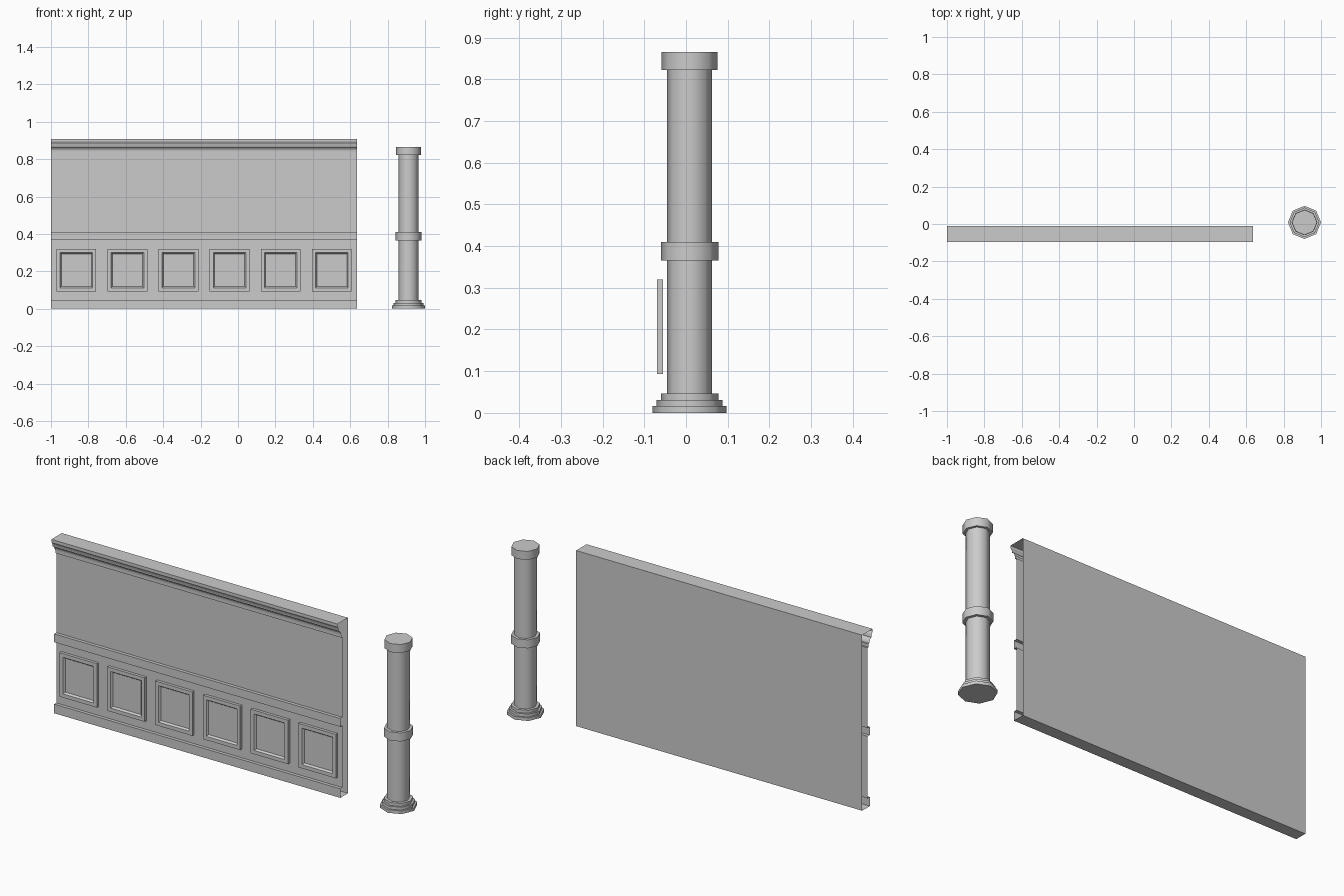
import bpy, bmesh, math

if "Cube" in bpy.data.objects:
    bpy.data.objects.remove(bpy.data.objects["Cube"])


def make_object(name, bm, smooth=None):
    bmesh.ops.recalc_face_normals(bm, faces=bm.faces[:])
    mesh = bpy.data.meshes.new(name)
    bm.to_mesh(mesh)
    bm.free()
    ob = bpy.data.objects.new(name, mesh)
    bpy.context.collection.objects.link(ob)
    if smooth:
        bpy.ops.object.select_all(action='DESELECT')
        bpy.context.view_layer.objects.active = ob
        ob.select_set(True)
        bpy.ops.object.shade_smooth_by_angle(angle=math.radians(smooth))
    return ob


# Wall: one moulding profile (y, z) swept along x, with open ends
X0, X1 = -1.0, 0.635
FACE, RAIL = -0.055, -0.072
profile = [
    (-0.01, 0), (RAIL, 0), (RAIL, 0.047), (FACE, 0.047),              # baseboard
    (FACE, 0.367), (RAIL, 0.367), (RAIL, 0.41), (FACE, 0.41),         # chair rail
    (FACE, 0.824), (-0.063, 0.824), (-0.063, 0.841), (-0.067, 0.841),  # cornice
    (-0.068, 0.849), (-0.072, 0.857), (-0.078, 0.863), (-0.085, 0.866),
    (-0.085, 0.871), (-0.088, 0.882), (-0.095, 0.893),
    (-0.095, 0.907), (-0.01, 0.907),
]
bm = bmesh.new()
left = [bm.verts.new((X0, y, z)) for y, z in profile]
right = [bm.verts.new((X1, y, z)) for y, z in profile]
for i in range(len(profile)):
    j = (i + 1) % len(profile)
    bm.faces.new((left[i], left[j], right[j], right[i]))
make_object("wall", bm)

# Six wainscot panels with a sunken, bevelled field
W, Z0, Z1, FRONT = 0.213, 0.093, 0.32, -0.07
for n in range(6):
    x = -0.971 + n * 0.2732
    bm = bmesh.new()
    back = [bm.verts.new((px, FACE, pz)) for px, pz in
            ((x, Z0), (x + W, Z0), (x + W, Z1), (x, Z1))]
    front = [bm.verts.new((v.co.x, FRONT, v.co.z)) for v in back]
    for i in range(4):
        j = (i + 1) % 4
        bm.faces.new((back[i], back[j], front[j], front[i]))
    field = bm.faces.new(front)
    bm.normal_update()
    bmesh.ops.inset_region(bm, faces=[field], thickness=0.027)
    bmesh.ops.inset_region(bm, faces=[field], thickness=0.010)
    for v in field.verts:
        v.co.y = FRONT + 0.010
    make_object(f"panel_{n + 1}", bm)

# Octagonal column: stacked drums (name, radius, bottom, top)
CX, CY = 0.9115, 0.0085
drums = [
    ("column_plinth", 0.0885, 0.0, 0.016),
    ("column_base_step", 0.079, 0.016, 0.031),
    ("column_base_top", 0.069, 0.031, 0.046),
    ("column_lower_shaft", 0.054, 0.046, 0.366),
    ("column_middle_band", 0.069, 0.366, 0.41),
    ("column_upper_shaft", 0.054, 0.41, 0.822),
    ("column_cap", 0.067, 0.822, 0.866),
]
for name, r, z0, z1 in drums:
    bm = bmesh.new()
    bmesh.ops.create_cone(bm, cap_ends=True, segments=8, radius1=r,
                          radius2=r, depth=z1 - z0)
    bmesh.ops.translate(bm, vec=(CX, CY, (z0 + z1) / 2), verts=bm.verts[:])
    make_object(name, bm, smooth=50)
